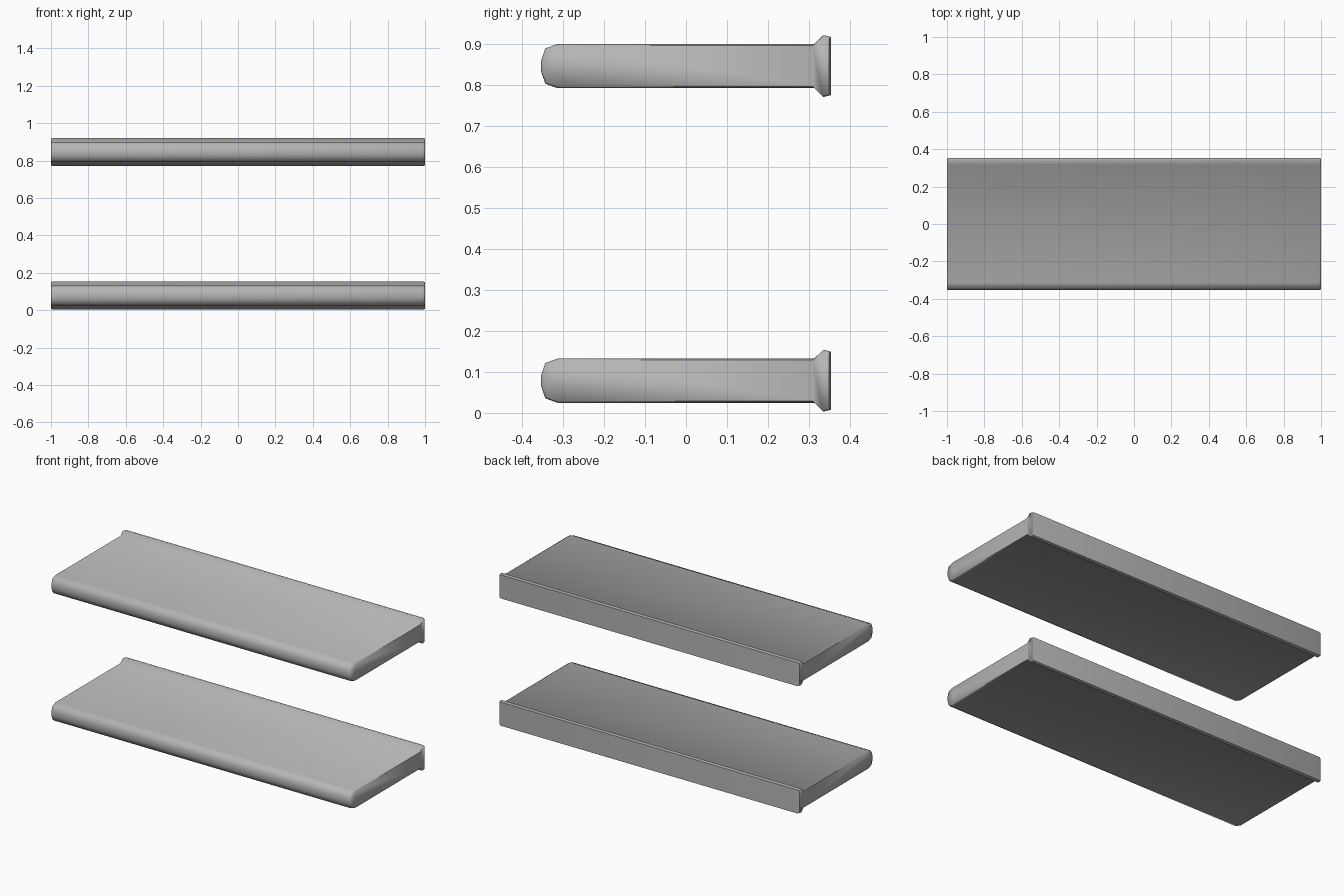
import bpy, bmesh, math

if "Cube" in bpy.data.objects:
    bpy.data.objects.remove(bpy.data.objects["Cube"])

# Upper half of the side profile: (y, half thickness), nose to back lip
HALF = [(-0.353, 0.014), (-0.343, 0.043), (-0.313, 0.054),
        (0.313, 0.054), (0.335, 0.0755), (0.353, 0.071)]
PROFILE = HALF + [(y, -h) for y, h in reversed(HALF)]
INSET = 0.004  # how far the narrow end chamfer steps in

grey = bpy.data.materials.new("grey")
grey.diffuse_color = (0.46, 0.46, 0.46, 1)
grey.use_nodes = True
grey.node_tree.nodes["Principled BSDF"].inputs["Base Color"].default_value = grey.diffuse_color


def loop(bm, x, inset):
    """One profile ring at x, pulled in by the inset."""
    return [bm.verts.new((x, y * (1 - inset / 0.353),
                          z - math.copysign(inset, z))) for y, z in PROFILE]


def make_shelf(name, z):
    bm = bmesh.new()
    # long extruded body with a narrow chamfer at each end
    rings = [loop(bm, x, i) for x, i in
             ((-1, INSET), (-0.99, 0), (0.99, 0), (1, INSET))]
    n = len(PROFILE)
    for a, b in zip(rings, rings[1:]):
        for k in range(n):
            m = (k + 1) % n
            bm.faces.new((a[k], b[k], b[m], a[m]))
    # end faces, in strips from top to bottom
    for r in (rings[0], rings[-1]):
        for k in range(n // 2 - 1):
            bm.faces.new((r[k], r[k + 1], r[n - 2 - k], r[n - 1 - k]))
    bmesh.ops.recalc_face_normals(bm, faces=bm.faces)
    mesh = bpy.data.meshes.new(name)
    bm.to_mesh(mesh)
    bm.free()
    mesh.materials.append(grey)
    obj = bpy.data.objects.new(name, mesh)
    obj.location.z = z
    bpy.context.collection.objects.link(obj)
    bpy.ops.object.select_all(action='DESELECT')
    obj.select_set(True)
    bpy.context.view_layer.objects.active = obj
    bpy.ops.object.shade_smooth_by_angle(angle=math.radians(65))


# Two identical shelves
make_shelf("lower_shelf", 0.0785)
make_shelf("upper_shelf", 0.0785 + 0.767)
